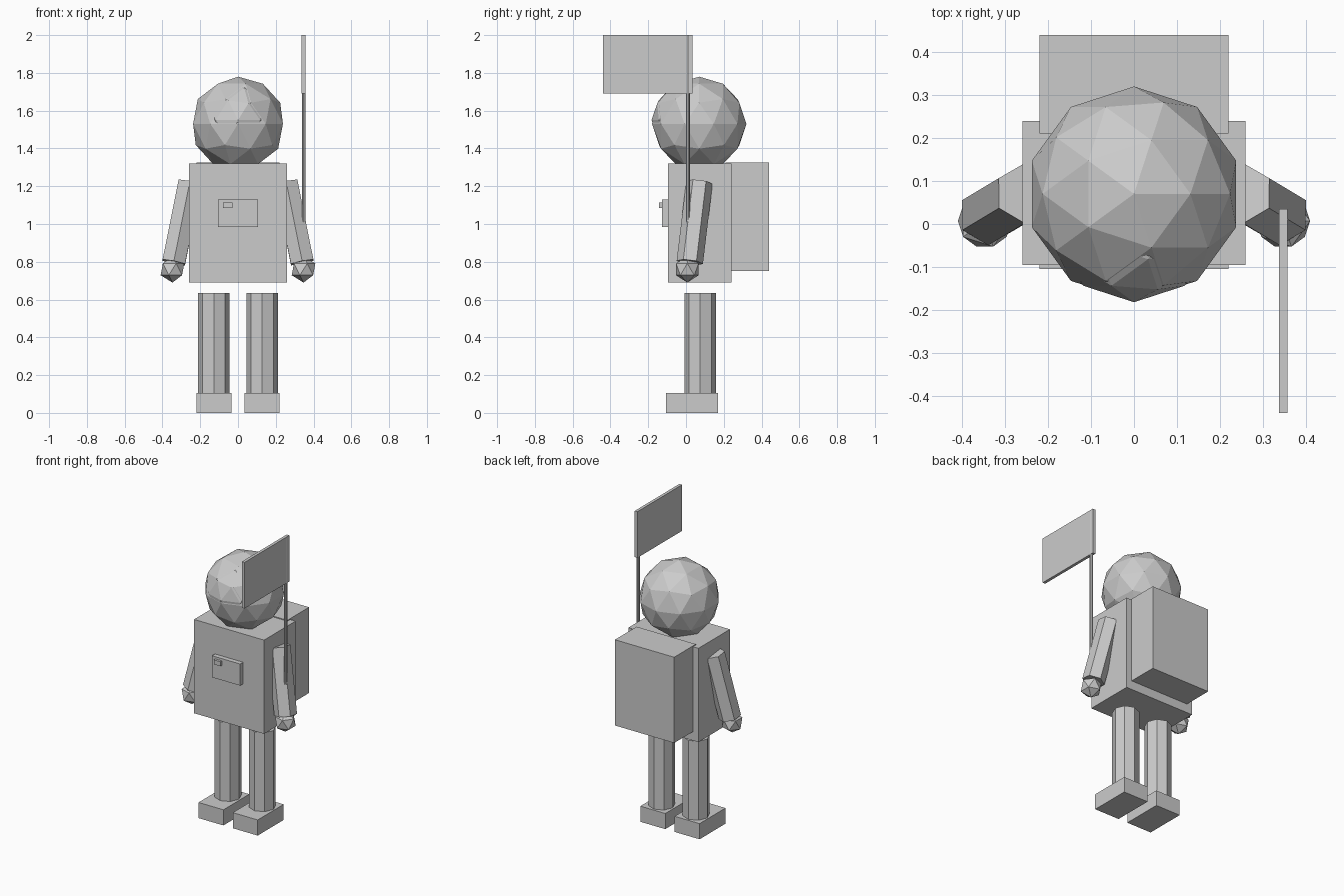
import bpy
from mathutils import Vector

cube = bpy.data.objects.get("Cube")
if cube:
    bpy.data.objects.remove(cube, do_unlink=True)

GREY = (0.6, 0.6, 0.6, 1.0)
grey = bpy.data.materials.new("plain_grey")
grey.use_nodes = True
grey.diffuse_color = GREY
grey.node_tree.nodes["Principled BSDF"].inputs["Base Color"].default_value = GREY


def finish(name):
    """Name the newest object and give it the shared material."""
    obj = bpy.context.object
    obj.name = obj.data.name = name
    obj.data.materials.append(grey)
    return obj


def box(name, low, high):
    """Box between two opposite corners."""
    low, high = Vector(low), Vector(high)
    bpy.ops.mesh.primitive_cube_add(size=1, location=(low + high) / 2)
    obj = finish(name)
    for v in obj.data.vertices:
        v.co = v.co * (high - low)
    return obj


def rod(name, start, end, radius, sides):
    """Straight prism between two points."""
    start, end = Vector(start), Vector(end)
    axis = end - start
    bpy.ops.mesh.primitive_cylinder_add(
        vertices=sides, radius=radius, depth=axis.length,
        location=(start + end) / 2,
        rotation=Vector((0, 0, 1)).rotation_difference(axis).to_euler())
    return finish(name)


def ball(name, center, radius, detail):
    """Faceted ball."""
    bpy.ops.mesh.primitive_ico_sphere_add(
        subdivisions=detail, radius=radius, location=center)
    return finish(name)


# Head with a shallow visor bulging from the front
ball("helmet", (0, 0.07, 1.53), 0.25, 2)
ball("visor", (0, 0.018, 1.55), 0.2, 2)

# Body, backpack and chest control panel
box("torso", (-0.26, -0.095, 0.69), (0.26, 0.24, 1.32))
box("backpack", (-0.22, 0.21, 0.75), (0.22, 0.44, 1.326))
box("chest_panel", (-0.105, -0.127, 0.985), (0.105, -0.08, 1.13))
box("panel_button", (-0.08, -0.143, 1.085), (-0.03, -0.12, 1.115))

# Limbs, one set for each side
for side, s in (("left", 1), ("right", -1)):
    rod(side + "_arm", (s * 0.34, 0.02, 0.797), (s * 0.255, 0.071, 1.22), 0.07, 6)
    ball(side + "_hand", (s * 0.347, 0.007, 0.76), 0.07, 1)
    rod(side + "_leg", (s * 0.128, 0.075, 0.1), (s * 0.128, 0.075, 0.635), 0.083, 8)
    x0, x1 = sorted((s * 0.035, s * 0.22))
    box(side + "_foot", (x0, -0.105, 0), (x1, 0.17, 0.105))

# Flag held on the left side
rod("flag_pole", (0.348, 0.01, 1.01), (0.348, 0.01, 2), 0.01, 8)
box("flag", (0.337, -0.44, 1.69), (0.357, 0.035, 2))
